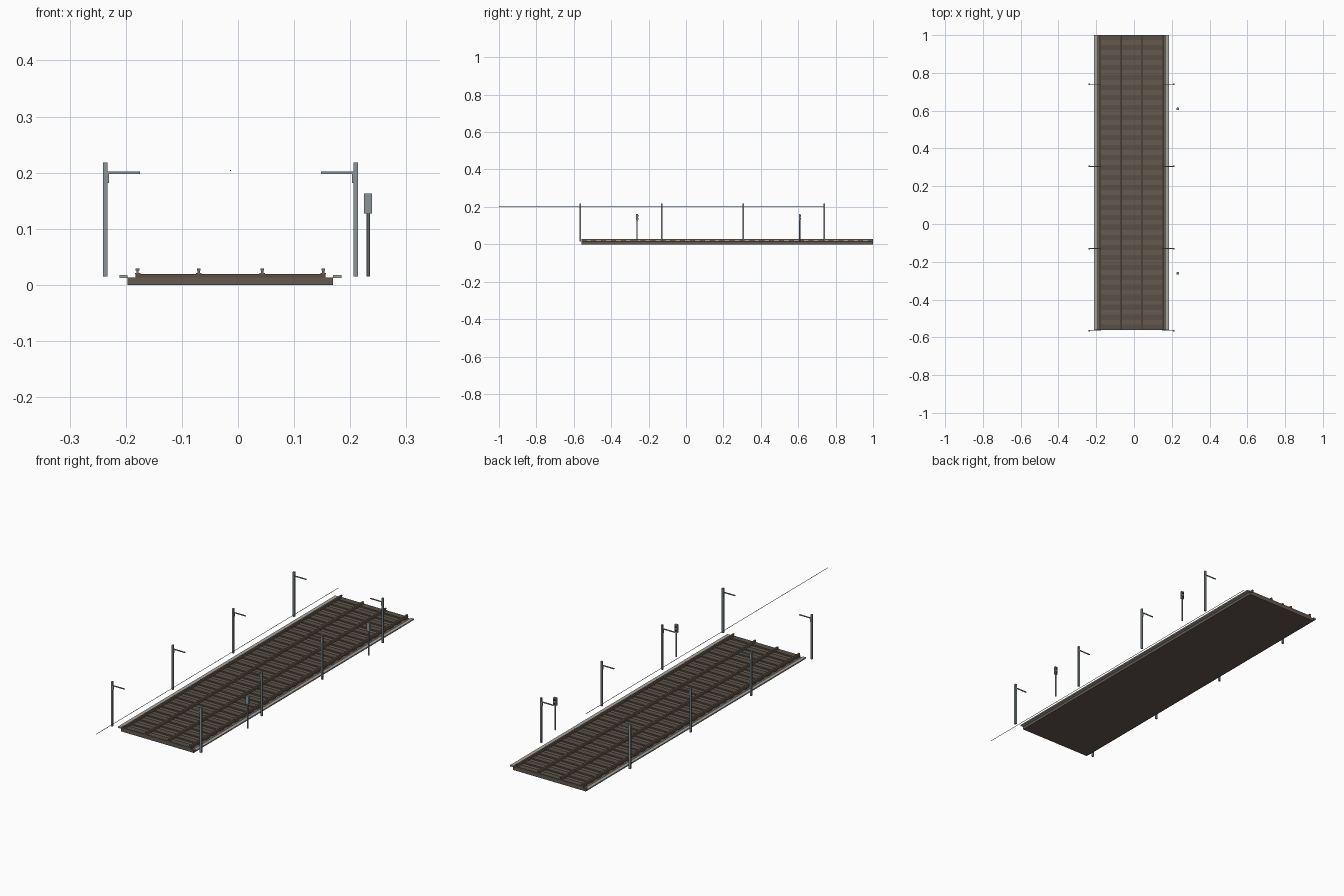
import bpy, bmesh
from mathutils import Vector, Matrix

cube = bpy.data.objects.get("Cube")
if cube:
    bpy.data.objects.remove(cube, do_unlink=True)


def material(name, r, g, b):
    m = bpy.data.materials.new(name)
    m.use_nodes = True
    m.diffuse_color = (r, g, b, 1)
    m.node_tree.nodes["Principled BSDF"].inputs["Base Color"].default_value = (r, g, b, 1)
    return m


BALLAST = material("ballast brown", 0.13, 0.10, 0.08)
TIMBER = material("sleeper brown", 0.10, 0.08, 0.062)
RUST = material("rail rust", 0.20, 0.14, 0.10)
CONCRETE = material("concrete grey", 0.38, 0.38, 0.36)
STEEL = material("mast steel", 0.26, 0.30, 0.32)
DARK = material("signal dark", 0.03, 0.035, 0.04)
WIRE = material("wire grey", 0.08, 0.09, 0.10)


def add_box(bm, x, y, z):
    """Add a box from three (low, high) ranges."""
    size = Matrix.Diagonal((x[1] - x[0], y[1] - y[0], z[1] - z[0], 1))
    centre = Vector((sum(x) / 2, sum(y) / 2, sum(z) / 2))
    bmesh.ops.create_cube(bm, size=1, matrix=Matrix.Translation(centre) @ size)


def add_rod(bm, centre, radius, length, axis="Z", sides=8):
    turn = Matrix.Rotation(1.570796, 4, "X") if axis == "Y" else Matrix()
    bmesh.ops.create_cone(bm, cap_ends=True, segments=sides, radius1=radius, radius2=radius,
                          depth=length, matrix=Matrix.Translation(centre) @ turn)


def finish(bm, name, mat):
    mesh = bpy.data.meshes.new(name)
    bm.to_mesh(mesh)
    bm.free()
    mesh.materials.append(mat)
    obj = bpy.data.objects.new(name, mesh)
    bpy.context.collection.objects.link(obj)
    return obj


START, END, MID = -0.56, 1.0, -0.0135
LENGTH = (START, END)

# Ballast bed
bm = bmesh.new()
add_box(bm, (MID - 0.183, MID + 0.183), LENGTH, (0, 0.0135))
finish(bm, "ballast_bed", BALLAST)

# Sleepers across both tracks
bm = bmesh.new()
COUNT, WIDTH = 30, 0.027
pitch = (END - START - WIDTH) / (COUNT - 1)
for i in range(COUNT):
    y = START + i * pitch
    add_box(bm, (MID - 0.169, MID + 0.169), (y, y + WIDTH), (0.013, 0.0195))
finish(bm, "sleepers", TIMBER)

# Rails: foot, web and head
for track in (-0.111, 0.111):
    for side in (-0.0545, 0.0545):
        x = MID + track + side
        bm = bmesh.new()
        for half, z in ((0.005, (0.019, 0.021)), (0.002, (0.021, 0.026)), (0.0033, (0.026, 0.0295))):
            add_box(bm, (x - half, x + half), LENGTH, z)
        finish(bm, "rail", RUST)

# Cable troughs along both edges
for s in (-1, 1):
    bm = bmesh.new()
    add_box(bm, sorted((MID + s * 0.183, MID + s * 0.198)), LENGTH, (0.0125, 0.018))
    finish(bm, "cable_trough", CONCRETE)

# Masts with a bracket and an arm reaching over the track
for i in range(4):
    y = -0.565 + i * 0.435
    for s in (-1, 1):
        x = MID + s * 0.2235
        inner = x - s * 0.004
        bm = bmesh.new()
        add_box(bm, (x - 0.004, x + 0.004), (y - 0.004, y + 0.004), (0.015, 0.218))
        add_box(bm, sorted((inner, inner - s * 0.058)), (y - 0.002, y + 0.002), (0.198, 0.202))
        add_box(bm, sorted((inner, inner - s * 0.003)), (y - 0.002, y + 0.002), (0.182, 0.198))
        finish(bm, "catenary_mast", STEEL)

# Contact wire
bm = bmesh.new()
add_rod(bm, (MID, -0.13, 0.204), 0.001, 1.74, "Y", 6)
finish(bm, "contact_wire", WIRE)

# Signals: post, head and hooded lamps
for y in (-0.262, 0.608):
    bm = bmesh.new()
    add_rod(bm, (0.232, y, 0.0715), 0.003, 0.113)
    finish(bm, "signal_post", STEEL)
    bm = bmesh.new()
    add_box(bm, (0.225, 0.239), (y - 0.005, y + 0.005), (0.127, 0.163))
    finish(bm, "signal_head", STEEL)
    bm = bmesh.new()
    for z in (0.136, 0.153):
        add_rod(bm, (0.232, y + 0.006, z), 0.0045, 0.004, "Y", 12)
    finish(bm, "signal_lamps", DARK)
